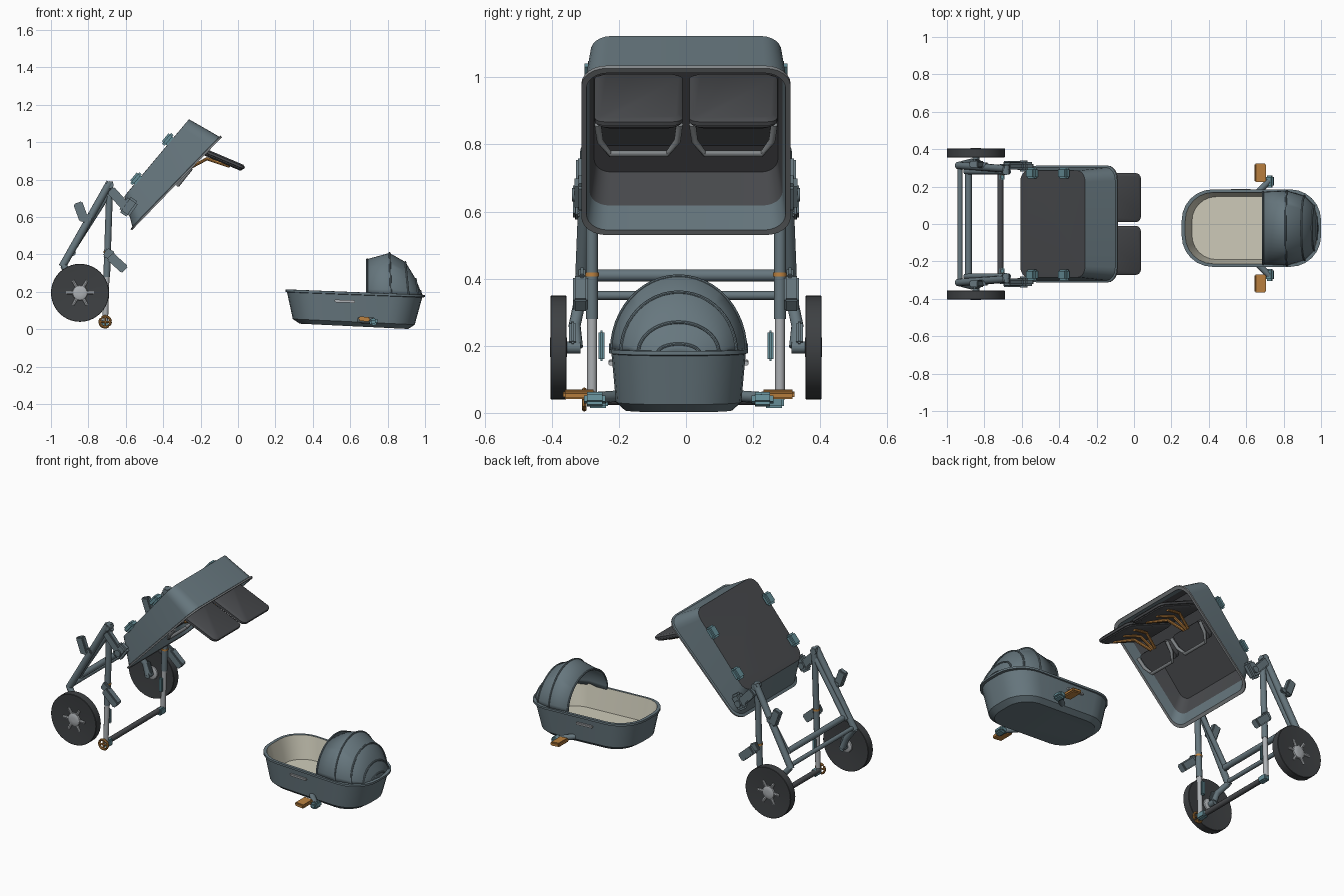
import bpy, bmesh, math
from mathutils import Vector, Matrix

if "Cube" in bpy.data.objects:
    bpy.data.objects.remove(bpy.data.objects["Cube"])


def material(name, rgb, rough=0.6):
    m = bpy.data.materials.new(name)
    m.use_nodes = True
    m.diffuse_color = (*rgb, 1)
    node = m.node_tree.nodes["Principled BSDF"]
    node.inputs["Base Color"].default_value = (*rgb, 1)
    node.inputs["Roughness"].default_value = rough
    return m


SLATE = material("slate", (0.135, 0.185, 0.21))
DARK = material("charcoal", (0.068, 0.071, 0.077))
TYRE = material("rubber", (0.048, 0.052, 0.056))
CREAM = material("cream", (0.62, 0.6, 0.49))
ORANGE = material("orange", (0.5, 0.22, 0.05))
TEAL = material("teal", (0.13, 0.27, 0.31))
SILVER = material("silver", (0.42, 0.44, 0.46))
TRIM = material("grey trim", (0.22, 0.235, 0.245))


def finish(name, bm, mats):
    bmesh.ops.recalc_face_normals(bm, faces=bm.faces)
    me = bpy.data.meshes.new(name)
    bm.to_mesh(me)
    bm.free()
    for m in mats:
        me.materials.append(m)
    ob = bpy.data.objects.new(name, me)
    bpy.context.collection.objects.link(ob)
    bpy.ops.object.select_all(action="DESELECT")
    ob.select_set(True)
    bpy.context.view_layer.objects.active = ob
    bpy.ops.object.shade_smooth_by_angle(angle=math.radians(32))
    return ob


def loft(name, rings, mats, bands=None, caps=(0, 0), closed=True):
    """Skin a list of point rings; bands and caps hold material indices."""
    bm = bmesh.new()
    vs = [[bm.verts.new(p) for p in r] for r in rings]
    n = len(vs[0])
    for i in range(len(vs) - 1):
        for j in range(n if closed else n - 1):
            k = (j + 1) % n
            f = bm.faces.new((vs[i][j], vs[i][k], vs[i + 1][k], vs[i + 1][j]))
            f.material_index = bands[i] if bands else 0
    if closed:
        for ring, idx in ((vs[0], caps[0]), (vs[-1], caps[1])):
            bm.faces.new(ring).material_index = idx
    return finish(name, bm, mats)


def rounded(a, b, hw, r, cy=0.0, steps=6):
    """Rounded rectangle running from a to b in x-z and hw to each side in y."""
    a, b = Vector((a[0], cy, a[1])), Vector((b[0], cy, b[1]))
    mid, u, hl = (a + b) / 2, (b - a).normalized(), (b - a).length / 2
    pts = []
    for q, (sx, sy) in enumerate(((1, 1), (-1, 1), (-1, -1), (1, -1))):
        for s in range(steps + 1):
            t = math.pi / 2 * (q + s / steps)
            pts.append(mid + u * (sx * (hl - r) + r * math.cos(t))
                       + Vector((0, sy * (hw - r) + r * math.sin(t), 0)))
    return pts


def tube(name, pts, r, mat, sides=12):
    """Round bar through points."""
    pts = [Vector(p) for p in pts]
    rings = []
    for i, p in enumerate(pts):
        d = (pts[min(i + 1, len(pts) - 1)] - pts[max(i - 1, 0)]).normalized()
        ref = Vector((1, 0, 0)) if abs(d.x) < 0.7 else Vector((0, 0, 1))
        s = d.cross(ref).normalized()
        t = d.cross(s)
        rings.append([p + r * (s * math.cos(a) + t * math.sin(a))
                      for a in (2 * math.pi * k / sides for k in range(sides))])
    return loft(name, rings, [mat])


def box(name, loc, size, mat, tilt=0, bevel=0.006):
    """Bevelled block, tilted about y in degrees (positive raises +x)."""
    bm = bmesh.new()
    bmesh.ops.create_cube(bm, size=1)
    bmesh.ops.scale(bm, vec=size, verts=bm.verts)
    bmesh.ops.bevel(bm, geom=bm.edges[:], offset=bevel, segments=2, affect="EDGES")
    bm.transform(Matrix.Translation(loc) @ Matrix.Rotation(-math.radians(tilt), 4, "Y"))
    return finish(name, bm, [mat])


def lathe(name, profile, centre, mat, n=40):
    """Spin (radius, offset) pairs about the y axis."""
    c = Vector(centre)
    rings = [[c + Vector((r * math.cos(t), o, r * math.sin(t)))
              for t in (2 * math.pi * k / n for k in range(n))] for r, o in profile]
    return loft(name, rings, [mat])


# Chassis, mirrored left and right
for s, side in ((1, "left"), (-1, "right")):
    yf, hub = s * 0.28, Vector((-0.845, s * 0.38, 0.195))
    # wheel: dished tyre disc, hub dome and spokes
    lathe(f"wheel_{side}", [(0.03, -0.014), (0.125, -0.022), (0.153, -0.024), (0.155, -0.022),
                            (0.155, 0.022), (0.153, 0.024), (0.125, 0.022), (0.03, 0.014)], hub, TYRE)
    lathe(f"hub_{side}", [(0.012, -0.026), (0.028, -0.025), (0.038, -0.021), (0.042, -0.012),
                          (0.042, 0.012), (0.038, 0.021), (0.028, 0.025), (0.012, 0.026)],
          hub, SILVER, 24)
    for k in range(6):
        t = math.pi * k / 3
        d = Vector((math.cos(t), 0, math.sin(t)))
        out = hub + Vector((0, s * 0.014, 0))
        tube(f"spoke_{side}_{k}", [out + d * 0.035, out + d * 0.074], 0.009, SILVER, 8)
    # suspension between rear leg and wheel
    tube(f"axle_{side}", [hub, (-0.845, s * 0.315, 0.195)], 0.018, SLATE)
    tube(f"swing_arm_{side}", [(-0.845, s * 0.325, 0.195), (-0.87, s * 0.332, 0.26),
                               (-0.935, s * 0.315, 0.34)], 0.018, SLATE)
    box(f"axle_block_{side}", (-0.85, s * 0.338, 0.235), (0.04, 0.02, 0.07), SLATE, 20)
    # legs
    tube(f"rear_leg_{side}", [(-0.685, s * 0.295, 0.785), (-0.94, s * 0.313, 0.335)], 0.02, SLATE)
    tube(f"rear_leg_inner_{side}", [(-0.67, yf, 0.76), (-0.9, yf, 0.4)], 0.015, SLATE)
    tube(f"front_leg_{side}", [(-0.685, yf, 0.79), (-0.702, yf, 0.28)], 0.018, SLATE)
    tube(f"front_leg_slider_{side}", [(-0.702, yf, 0.29), (-0.71, yf, 0.04)], 0.015, SILVER)
    tube(f"leg_collar_{side}", [(-0.698, yf, 0.407), (-0.698, yf, 0.418)], 0.0205, ORANGE)
    box(f"leg_latch_{side}", (-0.705, s * 0.252, 0.2), (0.025, 0.018, 0.09), TEAL)
    box(f"foot_{side}", (-0.71, s * 0.262, 0.035), (0.035, 0.06, 0.04), TEAL)
    tube(f"leg_pivot_{side}", [(-0.685, s * 0.265, 0.772), (-0.685, s * 0.312, 0.772)], 0.02, SLATE)
    # side clamps
    box(f"upper_clamp_{side}", (-0.84, s * 0.32, 0.63), (0.05, 0.035, 0.1), SLATE, 20)
    box(f"upper_clamp_arm_{side}", (-0.81, s * 0.315, 0.595), (0.06, 0.03, 0.035), SLATE, 20)
    box(f"lower_clamp_{side}", (-0.645, s * 0.315, 0.355), (0.11, 0.045, 0.05), SLATE, -42)
    box(f"lower_clamp_arm_{side}", (-0.69, s * 0.31, 0.402), (0.05, 0.02, 0.05), SLATE, -30)
    # link from leg to seat shell
    box(f"shell_link_{side}", (-0.632, s * 0.31, 0.69), (0.15, 0.035, 0.05), SLATE, -48)
    box(f"shell_joint_{side}", (-0.585, s * 0.31, 0.655), (0.065, 0.045, 0.1), SLATE, -35, 0.012)
    tube(f"shell_pivot_{side}", [(-0.59, s * 0.28, 0.65), (-0.59, s * 0.34, 0.65)], 0.02, SLATE)
    # clips on the shell back
    for x, z, tag in ((-0.375, 1.015, "upper"), (-0.545, 0.805, "lower")):
        box(f"{tag}_clip_{side}", (x, s * 0.272, z), (0.075, 0.06, 0.037), TEAL, 50, 0.01)

# Cross bars
tube("upper_cross_bar", [(-0.885, -0.28, 0.41), (-0.885, 0.28, 0.41)], 0.018, SLATE)
tube("lower_cross_bar", [(-0.93, -0.31, 0.35), (-0.93, 0.31, 0.35)], 0.013, SLATE)
tube("bottom_cross_bar", [(-0.715, -0.28, 0.04), (-0.715, 0.28, 0.04)], 0.016, DARK)

# Foot ring on the right leg
ring_y, ring_r = -0.303, 0.029
loop = [Vector((-0.71 + ring_r * math.cos(t), ring_y, 0.04 + ring_r * math.sin(t)))
        for t in (2 * math.pi * k / 20 for k in range(21))]
tube("foot_ring", loop, 0.007, ORANGE, 8)
for i, d in enumerate(((1, 0), (0, 1))):
    tube(f"foot_ring_spoke_{i}", [(-0.71 - 0.03 * d[0], ring_y, 0.04 - 0.03 * d[1]),
                                  (-0.71 + 0.03 * d[0], ring_y, 0.04 + 0.03 * d[1])], 0.005, ORANGE, 8)

# Seat shell: open tray with a grey lip and a dark liner
loft("seat_shell", [
    rounded((-0.59, 0.733), (-0.275, 1.108), 0.27, 0.05),
    rounded((-0.608, 0.71), (-0.262, 1.123), 0.285, 0.06),
    rounded((-0.565, 0.55), (-0.1, 1.03), 0.302, 0.07),
    rounded((-0.574, 0.535), (-0.092, 1.035), 0.312, 0.075),
    rounded((-0.567, 0.53), (-0.086, 1.027), 0.312, 0.075),
    rounded((-0.555, 0.545), (-0.1, 1.013), 0.297, 0.065),
    rounded((-0.569, 0.618), (-0.162, 1.045), 0.288, 0.06),
    rounded((-0.588, 0.718), (-0.265, 1.1), 0.274, 0.05)],
    [SLATE, DARK, TRIM], bands=[1, 0, 0, 2, 2, 0, 1], caps=(1, 1))

# Twin headrest pads with brackets and fanned struts
for s, side in ((1, "left"), (-1, "right")):
    cy = s * 0.141
    a, b = Vector((-0.29, 1.015)), Vector((0.04, 0.875))
    n = Vector((-0.39, -0.92))
    layers = [(0, 0.012), (0.008, 0), (0.02, 0), (0.022, 0.006), (0.028, 0.006), (0.036, 0.016)]
    ux = (b - a).normalized()
    loft(f"pad_{side}", [rounded(a + n * h + ux * i, b + n * h - ux * i, 0.131 - i, 0.03, cy)
                         for h, i in layers], [DARK])
    # lower bracket frame
    tube(f"bracket_{side}", [(-0.25, cy - 0.122, 0.86), (-0.29, cy - 0.115, 0.81),
                             (-0.32, cy - 0.085, 0.772), (-0.32, cy + 0.085, 0.772),
                             (-0.29, cy + 0.115, 0.81), (-0.25, cy + 0.122, 0.86)], 0.01, TRIM)
    loft(f"bracket_panel_{side}", [rounded((-0.335 - h, 0.795 + h), (-0.25 - h, 0.87 + h),
                                           0.115, 0.025, cy) for h in (0, 0.02)], [DARK])
    for k in (-1, 0, 1):
        tube(f"strut_{side}_{k}", [(-0.255, cy + k * 0.015, 0.865), (-0.165, cy + k * 0.05, 0.912),
                                   (-0.045, cy + k * 0.09, 0.872)], 0.009, ORANGE, 8)

# Carrycot: tub with lip and cream lining
CY = -0.022
loft("carrycot_tub", [
    rounded((0.33, 0.03), (0.91, 0.002), 0.16, 0.12, CY),
    rounded((0.293, 0.055), (0.945, 0.025), 0.187, 0.15, CY),
    rounded((0.262, 0.198), (0.985, 0.17), 0.2, 0.16, CY),
    rounded((0.255, 0.2), (1.0, 0.172), 0.207, 0.165, CY),
    rounded((0.255, 0.213), (1.0, 0.184), 0.207, 0.165, CY),
    rounded((0.274, 0.213), (0.98, 0.185), 0.191, 0.15, CY),
    rounded((0.31, 0.075), (0.94, 0.05), 0.168, 0.13, CY)],
    [SLATE, CREAM], bands=[0, 0, 0, 0, 0, 1], caps=(0, 1))


# Hood: arches lofted front to back
def arch(x, hw, top, lean=0.0, n=24):
    base = 0.205 - 0.04 * (x - 0.3)
    return [Vector((x + lean * (1 - math.sin(t)), CY + hw * math.cos(t),
                    base + (top - base) * math.sin(t)))
            for t in (math.pi * k / n for k in range(n + 1))]


arches = [arch(0.69, 0.194, 0.375), arch(0.81, 0.2, 0.408, 0.008), arch(0.895, 0.172, 0.36, 0.018),
          arch(0.95, 0.12, 0.27, 0.015), arch(0.976, 0.062, 0.205), arch(0.988, 0.012, 0.183)]
hood = loft("carrycot_hood", arches, [SLATE], closed=False)
wall = hood.modifiers.new("thickness", "SOLIDIFY")
wall.thickness = 0.008
for i in range(5):
    tube(f"hood_rib_{i}", arches[i], 0.005, SLATE, 8)

# Carrycot handles and mounting latches
for s, side in ((1, "left"), (-1, "right")):
    box(f"handle_{side}", (0.57, CY + s * 0.201, 0.15), (0.11, 0.016, 0.014), SILVER, -2, 0.003)
    tube(f"mount_arm_{side}", [(0.65, CY + s * 0.18, 0.05), (0.725, CY + s * 0.255, 0.045)], 0.017, SLATE)
    box(f"mount_block_{side}", (0.725, CY + s * 0.25, 0.04), (0.045, 0.065, 0.038), TEAL, 15, 0.01)
    box(f"mount_latch_{side}", (0.675, CY + s * 0.296, 0.055), (0.062, 0.098, 0.024), ORANGE, -5)
